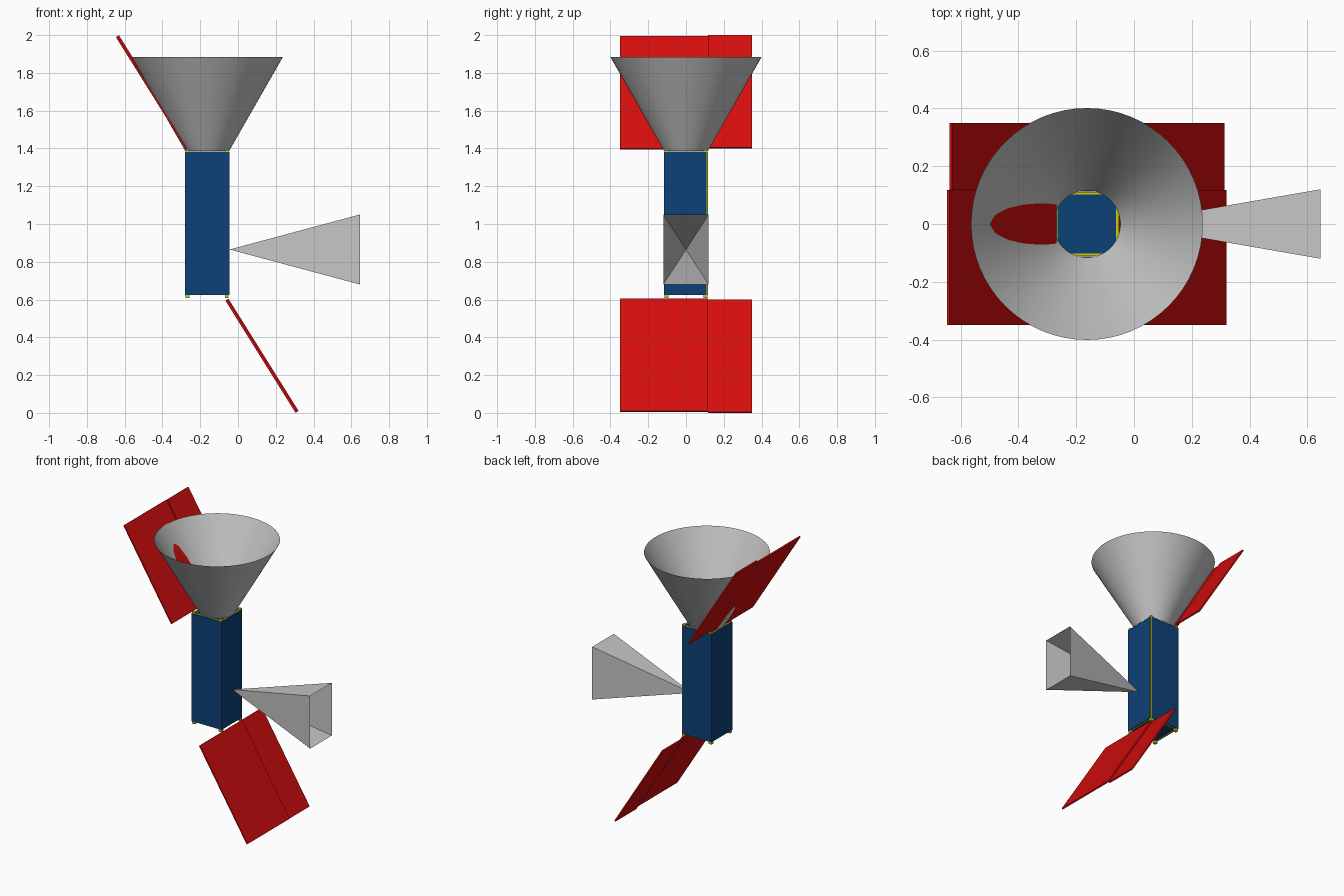
import bpy, bmesh
from math import radians, sin, cos
from mathutils import Matrix, Vector

if "Cube" in bpy.data.objects:
    bpy.data.objects.remove(bpy.data.objects["Cube"])


def material(name, rgb):
    m = bpy.data.materials.new(name)
    m.use_nodes = True
    m.diffuse_color = (*rgb, 1)
    m.node_tree.nodes["Principled BSDF"].inputs["Base Color"].default_value = (*rgb, 1)
    return m


BLUE = material("deep blue", (0.004, 0.053, 0.185))
RED = material("panel red", (0.65, 0.004, 0.004))
GREY = material("light grey", (0.56, 0.56, 0.56))
YELLOW = material("frame yellow", (0.6, 0.6, 0.005))


def finish(name, bm, mat, smooth=False):
    me = bpy.data.meshes.new(name)
    bm.to_mesh(me)
    bm.free()
    me.materials.append(mat)
    for p in me.polygons:
        p.use_smooth = smooth
    ob = bpy.data.objects.new(name, me)
    bpy.context.collection.objects.link(ob)
    return ob


def box(name, centre, size, mat, tilt=0):
    bm = bmesh.new()
    bmesh.ops.create_cube(bm, size=1)
    bm.transform(Matrix.Translation(centre) @ Matrix.Rotation(tilt, 4, 'Y')
                 @ Matrix.Diagonal((*size, 1)))
    return finish(name, bm, mat)


def open_cone(name, sides, r1, r2, depth, matrix, smooth):
    bm = bmesh.new()
    bmesh.ops.create_cone(bm, cap_ends=False, segments=sides, radius1=r1,
                          radius2=r2, depth=depth)
    bmesh.ops.remove_doubles(bm, verts=bm.verts, dist=1e-5)
    bm.transform(matrix)
    return finish(name, bm, GREY, smooth)


CX, CZ = -0.163, 1.0          # body centre
HALF = 0.117                  # body half width
LOW, HIGH = 0.625, 1.382      # body bottom and top
MID, TALL, THIN = (LOW + HIGH) / 2, HIGH - LOW, 0.005

# Body side plates, leaving one corner post exposed
edge = HALF - THIN / 2
box("front_plate", (CX, -edge, MID), (2 * HALF, THIN, TALL), BLUE)
box("back_plate", (CX - 0.005, edge, MID), (2 * HALF - 0.01, THIN, TALL), BLUE)
box("left_plate", (CX + edge, -0.002, MID), (THIN, 2 * HALF - 0.014, TALL), BLUE)
box("right_plate", (CX - edge, 0, MID), (THIN, 2 * HALF - 0.012, TALL), BLUE)
for name, z in (("bottom_plate", LOW + 0.003), ("top_plate", HIGH - 0.003)):
    box(name, (CX, 0, z), (0.222, 0.222, THIN), BLUE)

# Yellow frame: corner posts and end rails
for sx in (-1, 1):
    for sy in (-1, 1):
        box("corner_post", (CX + sx * 0.1035, sy * 0.1035, CZ), (0.021, 0.021, 0.786), YELLOW)
for z in (LOW + 0.005, HIGH - 0.005):
    for s in (-1, 1):
        box("end_rail", (CX + s * 0.106, 0, z), (0.009, 0.2, 0.012), YELLOW)
        box("end_rail", (CX, s * 0.106, z), (0.2, 0.009, 0.012), YELLOW)

# Dish funnel on top
open_cone("dish_funnel", 64, 0.116, 0.401, 0.499,
          Matrix.Translation((CX, 0, 1.6355)), True)

# Square horn on the side, apex at the body
horn = (Matrix.Translation((0.3, 0, 0.865)) @ Matrix.Diagonal((1, 0.12, 0.185, 1))
        @ Matrix.Rotation(radians(90), 4, 'Y') @ Matrix.Rotation(radians(45), 4, 'Z'))
open_cone("side_horn", 4, 0, 2 ** 0.5, 0.69, horn, False)

# Tilted wing panels, each a wide leaf and a narrow leaf one thickness apart
ANGLE, LENGTH, LEAF = radians(32), 0.7, 0.0095
normal = Vector((cos(ANGLE), 0, sin(ANGLE)))
for label, s in (("upper", -1), ("lower", 1)):
    wide = Vector((CX + s * 0.294, 0, CZ - s * 0.695))
    narrow = wide - s * normal * LEAF
    for part, c, y0, y1 in (("wide", wide, -0.35, 0.117), ("narrow", narrow, 0.117, 0.35)):
        c.y = (y0 + y1) / 2
        box(f"{label}_panel_{part}_leaf", c, (LEAF, y1 - y0, LENGTH), RED, -ANGLE)
